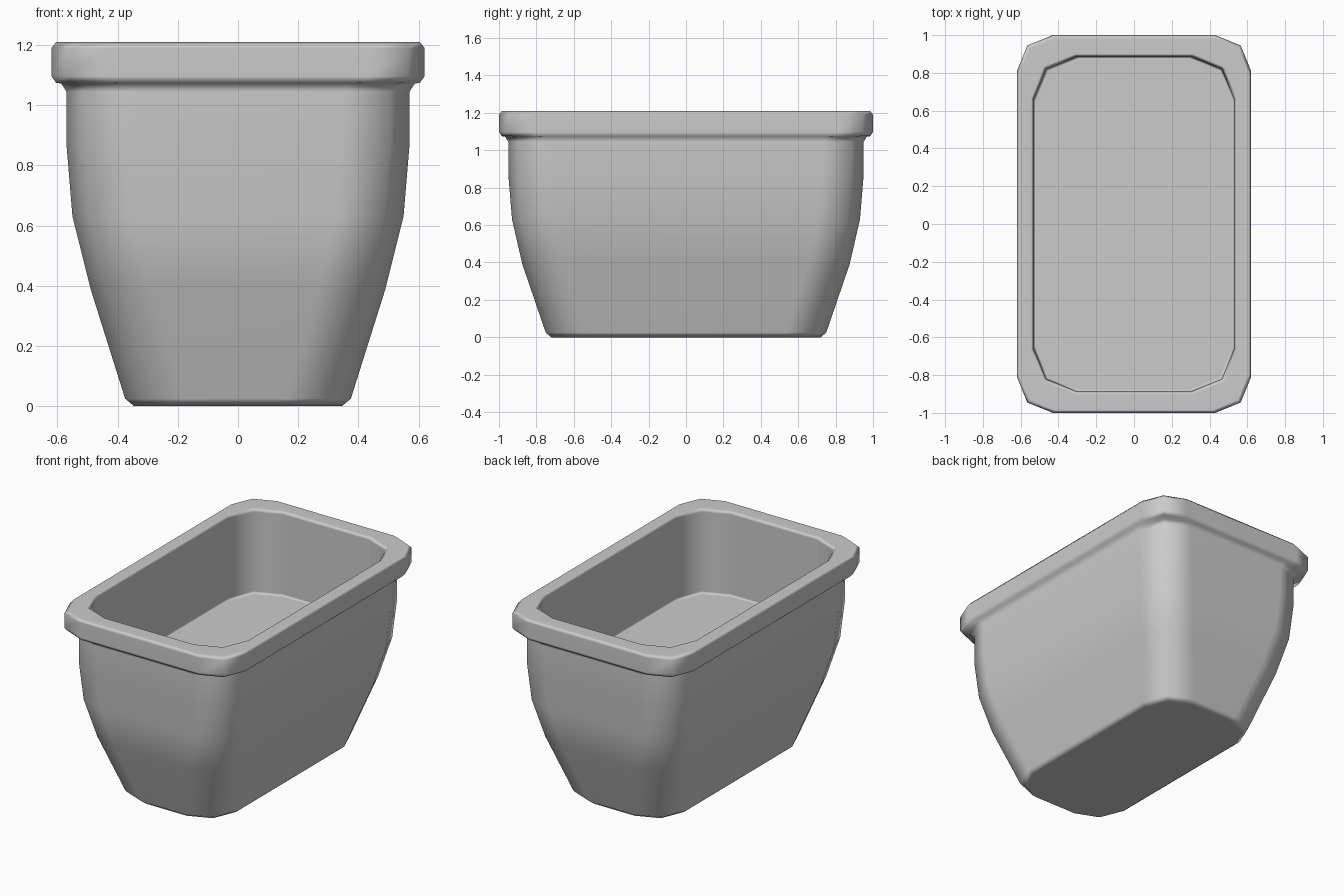
import bpy, bmesh

if "Cube" in bpy.data.objects:
    bpy.data.objects.remove(bpy.data.objects["Cube"])

# Twelve-sided rounded rectangle: two chamfer faces per corner
def ring(hx, hy, r, z):
    m = r * 0.29
    q = [(hx, hy - r), (hx - m, hy - m), (hx - r, hy)]
    pts = q + [(-x, y) for x, y in reversed(q)]
    pts += [(-x, -y) for x, y in q] + [(x, -y) for x, y in reversed(q)]
    return [(x, y, z) for x, y in pts]

def loft(name, sections):
    bm = bmesh.new()
    rings = [[bm.verts.new(p) for p in ring(*s)] for s in sections]
    for a, b in zip(rings, rings[1:]):
        for i in range(12):
            j = (i + 1) % 12
            bm.faces.new((a[i], a[j], b[j], b[i]))
    bm.faces.new(rings[0][::-1])
    bm.faces.new(rings[-1])
    for f in bm.faces:
        f.smooth = True
    mesh = bpy.data.meshes.new(name)
    bm.to_mesh(mesh)
    bm.free()
    obj = bpy.data.objects.new(name, mesh)
    bpy.context.collection.objects.link(obj)
    # Large flat faces keep their flat look, small bevels look round
    obj.modifiers.new("weighted_normals", 'WEIGHTED_NORMAL').weight = 70
    return obj

# Planter: outside wall, rolled rim, inside wall and raised inner floor
loft("planter", [
    (0.345, 0.72, 0.205, 0.0),
    (0.375, 0.75, 0.215, 0.025),
    (0.49, 0.875, 0.22, 0.39),
    (0.55, 0.93, 0.225, 0.63),
    (0.57, 0.95, 0.225, 0.87),
    (0.57, 0.95, 0.225, 1.045),
    (0.587, 0.967, 0.22, 1.072),
    (0.605, 0.985, 0.19, 1.075),
    (0.62, 1.0, 0.19, 1.097),
    (0.62, 1.0, 0.19, 1.19),
    (0.605, 0.985, 0.19, 1.21),
    (0.545, 0.9, 0.23, 1.21),
    (0.532, 0.887, 0.23, 1.19),
    (0.532, 0.887, 0.23, 0.685),
    (0.522, 0.877, 0.23, 0.67),
])
